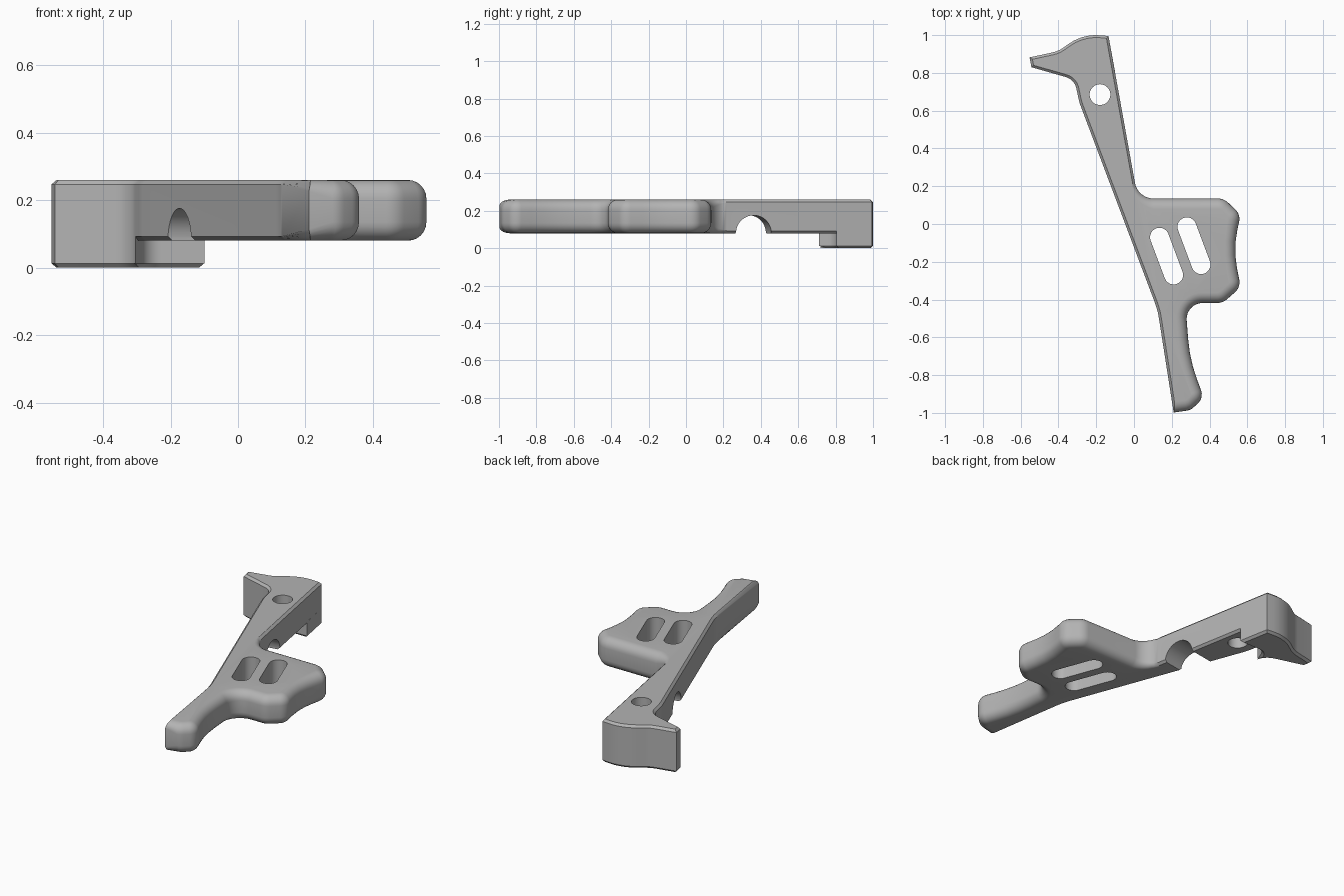
import bpy, bmesh, math
from mathutils import Vector, Matrix

cube = bpy.data.objects.get("Cube")
if cube:
    bpy.data.objects.remove(cube)

grey = bpy.data.materials.new("plain grey")
grey.use_nodes = True
colour = (0.45, 0.45, 0.45, 1)
grey.diffuse_color = colour
grey.node_tree.nodes["Principled BSDF"].inputs["Base Color"].default_value = colour

ROUND, CHAMFER = 0.055, 0.013
BOTTOM, TOP = 0.08, 0.26

# Outline corners, counter-clockwise: x, y, fillet radius
GRIP = [(0.21, -0.998, 0), (0.30, -0.985, 0.065), (0.37, -0.92, 0.065),
        (0.295, -0.72, 0.8), (0.272, -0.418, 0.085), (0.47, -0.418, 0.08),
        (0.565, -0.335, 0.07), (0.525, -0.13, 0.5), (0.565, 0.05, 0.07),
        (0.475, 0.135, 0.08)]
NECK = [(0.02, 0.135, 0.1)]
HEAD = [(-0.135, 0.995, 0), (-0.27, 1.008, 0.25), (-0.40, 0.915, 0.15),
        (-0.553, 0.882, 0), (-0.543, 0.83, 0), (-0.315, 0.765, 0.08)]
BACK = [(-0.29, 0.645, 0.3), (0.125, -0.455, 0.4)]
STEP = [(-0.304, 0.712, 0), (-0.27, 0.805, 0.06), (-0.10, 0.805, 0)]


def side(a, b):
    """Inward normal of a counter-clockwise edge."""
    d = (b - a).normalized()
    return Vector((-d.y, d.x))


def filleted(corners, edges):
    """Round the corners; each point keeps the edge widths before and after it."""
    out = []
    n = len(corners)
    for i, (x, y, r) in enumerate(corners):
        p = Vector((x, y))
        a, b = Vector(corners[i - 1][:2]), Vector(corners[(i + 1) % n][:2])
        w0, w1 = edges[i - 1], edges[i]
        if r == 0:
            out.append((p, w0, w1))
            continue
        u, v = (p - a).normalized(), (b - p).normalized()
        turn = math.atan2(u.cross(v), u.dot(v))
        start = p - u * r * math.tan(abs(turn) / 2)
        normal = Vector((-u.y, u.x)) * math.copysign(r, turn)
        centre = start + normal
        steps = max(3, math.ceil(abs(turn) / math.radians(9)))
        for k in range(steps + 1):
            t = k / steps
            q = centre + Matrix.Rotation(turn * t, 2) @ -normal
            w = w0 + (w1 - w0) * t
            out.append((q, w, w))
    return out


def inset(points, amount):
    """Move every edge inwards by amount(width)."""
    ring = []
    for i, (p, w0, w1) in enumerate(points):
        n0 = side(points[i - 1][0], p)
        n1 = side(p, points[(i + 1) % len(points)][0])
        d0, d1 = amount(w0), amount(w1)
        if n0.dot(n1) > 0.9:
            m = (n0 + n1).normalized()
            ring.append(p + m * (d0 + d1) / 2 / m.dot(n0))
        else:
            det = n0.cross(n1)
            ring.append(p + Vector((d0 * n1.y - d1 * n0.y, d1 * n0.x - d0 * n1.x)) / det)
    return ring


def make_object(name, bm):
    bmesh.ops.recalc_face_normals(bm, faces=bm.faces)
    mesh = bpy.data.meshes.new(name)
    bm.to_mesh(mesh)
    bm.free()
    mesh.materials.append(grey)
    obj = bpy.data.objects.new(name, mesh)
    bpy.context.collection.objects.link(obj)
    return obj


def slab(name, points, low, high, ease_top=True):
    """Extruded outline with rounded or chamfered rims."""
    bm = bmesh.new()
    steps = 6

    def rim(k, z, up):
        ang = math.pi / 2 * k / steps
        flat = k / steps

        def sink(w):
            return w * (1 - flat) if w < 0.02 else w * (1 - math.sin(ang))

        def shift(w):
            return w * flat if w < 0.02 else w * (1 - math.cos(ang))

        # k = 0 lies on the wall, k = steps on the flat face
        return [bm.verts.new((q.x, q.y, z - up * sink((w0 + w1) / 2)))
                for q, (p, w0, w1) in zip(inset(points, shift), points)]

    rings = [rim(k, low, -1) for k in range(steps, -1, -1)]
    if ease_top:
        rings += [rim(k, high, 1) for k in range(steps + 1)]
    else:
        rings.append([bm.verts.new((p.x, p.y, high)) for p, _, _ in points])
    n = len(points)
    for r0, r1 in zip(rings, rings[1:]):
        for i in range(n):
            j = (i + 1) % n
            bm.faces.new((r0[i], r0[j], r1[j], r1[i]))
    bm.faces.new(rings[0][::-1])
    bm.faces.new(rings[-1])
    return make_object(name, bm)


def prism(name, outline):
    """Tall vertical cutter."""
    bm = bmesh.new()
    face = bm.faces.new([bm.verts.new((x, y, -0.2)) for x, y in outline])
    top = bmesh.ops.extrude_face_region(bm, geom=[face])["geom"]
    bmesh.ops.translate(bm, vec=(0, 0, 0.8),
                        verts=[g for g in top if isinstance(g, bmesh.types.BMVert)])
    return make_object(name, bm)


def capsule(a, b, r, steps=16):
    """Outline of a slot between two centres; equal centres give a circle."""
    a, b = Vector(a), Vector(b)
    d = b - a
    base = math.atan2(d.y, d.x) + math.pi / 2
    pts = []
    for c, start in ((a, base), (b, base + math.pi)):
        count = steps + 1 if d.length else steps
        for k in range(count):
            t = start + math.pi * k / steps
            pts.append((c.x + r * math.cos(t), c.y + r * math.sin(t)))
    return pts


def cut(target, cutter):
    mod = target.modifiers.new(cutter.name, 'BOOLEAN')
    mod.operation, mod.solver, mod.object = 'DIFFERENCE', 'EXACT', cutter
    bpy.context.view_layer.objects.active = target
    bpy.ops.object.modifier_apply(modifier=mod.name)
    bpy.data.objects.remove(cutter)


# Lever body: soft rim round the grip, thin chamfer elsewhere
corners = GRIP + NECK + HEAD + BACK
widths = [ROUND] * len(GRIP) + [CHAMFER] * len(NECK + HEAD + BACK)
lever = slab("lever_body", filleted(corners, widths), BOTTOM, TOP)

# Pivot hole and two slots
cut(lever, prism("pivot_hole", capsule((-0.18, 0.685), (-0.18, 0.685), 0.055)))
for x, y in ((0.135, -0.07), (0.28, -0.015)):
    cut(lever, prism("grip_slot", capsule((x, y), (x + 0.075, y - 0.2), 0.05)))

# Half-round groove across the underside
bm = bmesh.new()
bmesh.ops.create_cone(bm, cap_ends=True, segments=48, radius1=0.096, radius2=0.096, depth=0.6,
                      matrix=Matrix.Translation((-0.09, 0.35, BOTTOM))
                      @ Matrix.Rotation(0.17, 4, 'Z') @ Matrix.Rotation(math.pi / 2, 4, 'Y'))
cut(lever, make_object("cross_groove", bm))

# Deeper foot below the head
foot_corners = HEAD + STEP
foot = slab("head_foot", filleted(foot_corners, [CHAMFER] * len(foot_corners)), 0, 0.1, False)

for obj in (lever, foot):
    bpy.ops.object.select_all(action='DESELECT')
    obj.select_set(True)
    bpy.context.view_layer.objects.active = obj
    bpy.ops.object.shade_smooth_by_angle(angle=math.radians(30))
